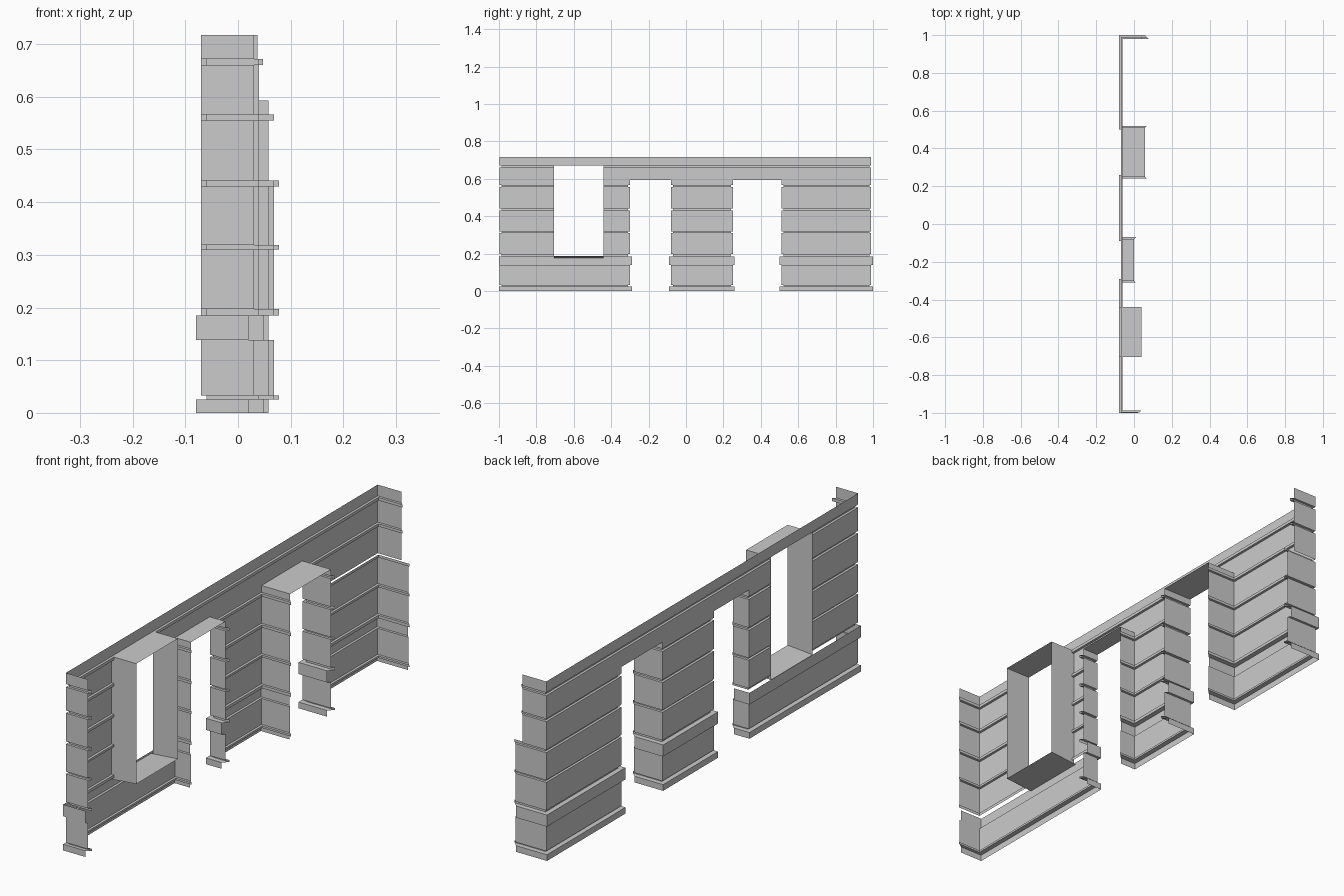
import bpy

cube = bpy.data.objects.get("Cube")
if cube:
    bpy.data.objects.remove(cube, do_unlink=True)

# Single stone colour
stone = bpy.data.materials.new("grey_stone")
stone.use_nodes = True
stone.diffuse_color = (0.6, 0.6, 0.6, 1)
stone.node_tree.nodes["Principled BSDF"].inputs["Base Color"].default_value = (0.6, 0.6, 0.6, 1)

FACE_X = -0.07    # outer wall plane
STEP = 0.01       # projection of plinths, depth of grooves
DOOR_TOP = 0.593
SILL = 0.185
WIN_TOP = 0.672
TOP = 0.717
SPLIT = 0.441     # height where the back return gets shorter

# Courses from the ground up: (top height, outward offset)
COURSES = [(0.025, STEP), (0.033, -STEP), (0.138, 0), (0.185, STEP),
           (0.197, -STEP), (0.31, 0), (0.319, -STEP), (0.43, 0),
           (0.441, -STEP), (0.555, 0), (0.566, -STEP), (0.66, 0),
           (0.672, -STEP), (TOP, 0)]


def add_mesh(name, verts, faces):
    mesh = bpy.data.meshes.new(name)
    mesh.from_pydata(verts, [], faces)
    mesh.materials.append(stone)
    obj = bpy.data.objects.new(name, mesh)
    bpy.context.collection.objects.link(obj)
    return obj


def profile(low, high):
    """Stepped wall profile between two heights."""
    rows, bottom = [], 0
    for top, off in COURSES:
        z0, z1 = max(bottom, low), min(top, high)
        if z1 - z0 > 1e-5:
            rows += [(z0, off), (z1, off)]
        bottom = top
    return rows


def plan(y0, y1, end0, end1, off):
    """Plan outline at one offset; an end of None has no return."""
    x = FACE_X - off
    ya = y0 if end0 is None else max(y0 - off, -1)
    yb = y1 if end1 is None else y1 + off
    points = [(x, ya), (x, yb)]
    if end0 is not None:
        points.insert(0, (end0 - off, ya))
    if end1 is not None:
        points.append((end1 - off, yb))
    return points


def wall(name, y0, y1, end0, end1, low, high):
    rows = profile(low, high)
    verts = [(x, y, z) for z, off in rows
             for x, y in plan(y0, y1, end0, end1, off)]
    n = len(verts) // len(rows)
    faces = [(r * n + c, (r + 1) * n + c, (r + 1) * n + c + 1, r * n + c + 1)
             for r in range(len(rows) - 1) for c in range(n - 1)]
    add_mesh(name, verts, faces)


def soffit(name, y0, y1, depth, z):
    add_mesh(name, [(FACE_X, y0, z), (FACE_X, y1, z), (depth, y1, z), (depth, y0, z)],
             [(0, 1, 2, 3)])


# Opening positions and return depths
FRONT, BACK = -0.997, 0.99
WIN = (-0.705, -0.44)
DOOR_A = (-0.30, -0.08)
DOOR_B = (0.25, 0.51)
SHALLOW, DEEP, WIN_DEPTH = 0.0, 0.058, 0.04

# Courses of wall with their returns
wall("window_base", FRONT, DOOR_A[0], 0.03, SHALLOW, 0, SILL)
wall("front_pier", FRONT, WIN[0], 0.03, None, SILL, TOP)
wall("narrow_pier", WIN[1], DOOR_A[0], None, SHALLOW, SILL, DOOR_TOP)
wall("middle_pier", DOOR_A[1], DOOR_B[0], SHALLOW, DEEP, 0, DOOR_TOP)
wall("back_pier_lower", DOOR_B[1], BACK, DEEP, 0.068, 0, SPLIT)
wall("back_pier_upper", DOOR_B[1], BACK, DEEP, 0.037, SPLIT, DOOR_TOP)
wall("upper_wall", WIN[1], BACK, None, 0.037, DOOR_TOP, TOP)
wall("window_header", WIN[0], WIN[1], None, None, WIN_TOP, TOP)

# Undersides of the openings
soffit("narrow_door_soffit", *DOOR_A, SHALLOW, DOOR_TOP)
soffit("wide_door_soffit", *DOOR_B, DEEP, DOOR_TOP)
soffit("window_soffit", *WIN, WIN_DEPTH, WIN_TOP)

# Plain window jambs and sloping sill
SILL_OUT, SILL_IN = 0.177, 0.187
for side, y in zip(("front", "back"), WIN):
    add_mesh("window_jamb_" + side,
             [(FACE_X, y, SILL_OUT), (WIN_DEPTH, y, SILL_IN),
              (WIN_DEPTH, y, WIN_TOP), (FACE_X, y, WIN_TOP)], [(0, 1, 2, 3)])
add_mesh("window_sill",
         [(FACE_X - STEP, WIN[0], SILL_OUT), (WIN_DEPTH, WIN[0], SILL_IN),
          (WIN_DEPTH, WIN[1], SILL_IN), (FACE_X - STEP, WIN[1], SILL_OUT)],
         [(0, 1, 2, 3)])
